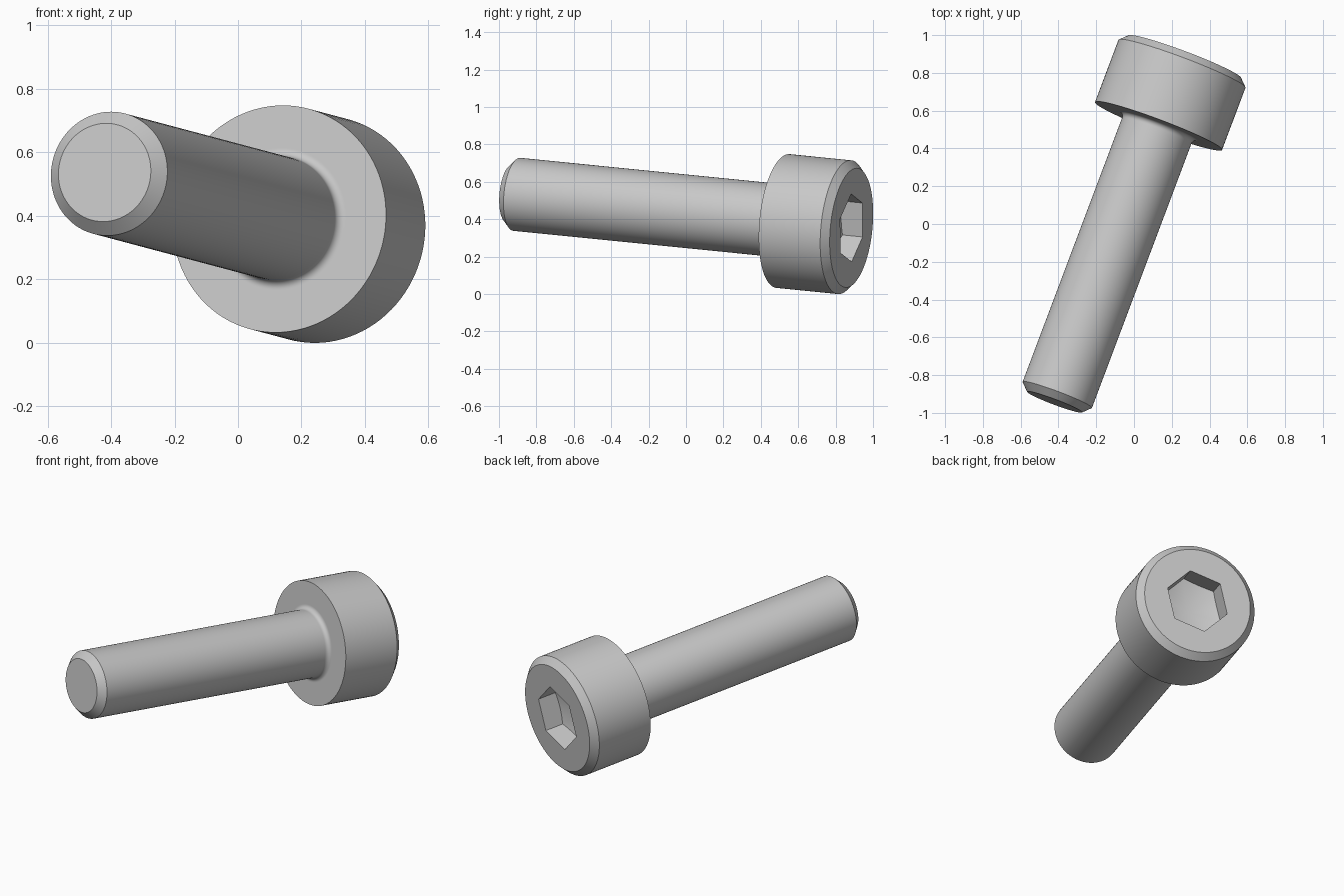
import bpy, bmesh, math
from mathutils import Matrix, Vector

cube = bpy.data.objects.get("Cube")
if cube:
    bpy.data.objects.remove(cube, do_unlink=True)

# Sizes in thread millimetres, measured from the underside of the head
SIDES = 96
HEAD_R, HEAD_H, RIM = 2.75, 3.0, 0.3
SHANK_R, SHANK_L, TIP = 1.5, 12.0, 0.31
FILLET = 0.2
SOCKET_FLAT, SOCKET_DEPTH = 1.25, 1.3
FLOOR_SLOPE = 0.289

angles = [2 * math.pi * i / SIDES for i in range(SIDES)]


def circle(r, z):
    return [(r * math.cos(a), r * math.sin(a), z) for a in angles]


def hexagon(height):
    """Hexagon sampled at the shared angles; height is a function of radius."""
    ring = []
    for a in angles:
        r = SOCKET_FLAT / math.cos(a % (math.pi / 3) - math.pi / 6)
        ring.append((r * math.cos(a), r * math.sin(a), height(r)))
    return ring


# Shank: chamfered tip, then a fillet that runs into the head
rings = [circle(SHANK_R - TIP, -SHANK_L),
         circle(SHANK_R, TIP - SHANK_L),
         circle(SHANK_R, -FILLET - 0.03)]
for i in range(9):
    t = math.pi / 2 * i / 8
    rings.append(circle(SHANK_R + FILLET * (1 - math.cos(t)),
                        FILLET * (math.sin(t) - 1)))
rings.append(circle(SHANK_R + FILLET + 0.03, 0))

# Head: cylinder with a chamfered rim
rings += [circle(HEAD_R, 0),
          circle(HEAD_R, HEAD_H - RIM),
          circle(HEAD_R - RIM, HEAD_H)]

# Hexagonal socket with a shallow conical floor
floor = HEAD_H - SOCKET_DEPTH
rings += [hexagon(lambda r: HEAD_H),
          hexagon(lambda r: floor + FLOOR_SLOPE * r)]

# Skin the rings and close both ends
bm = bmesh.new()
loops = [[bm.verts.new(p) for p in ring] for ring in rings]
for low, high in zip(loops, loops[1:]):
    for i in range(SIDES):
        j = (i + 1) % SIDES
        bm.faces.new((low[i], low[j], high[j], high[i]))
bm.faces.new(list(reversed(loops[0])))
centre = bm.verts.new((0, 0, floor))
for i in range(SIDES):
    bm.faces.new((loops[-1][i], loops[-1][(i + 1) % SIDES], centre))
bmesh.ops.recalc_face_normals(bm, faces=bm.faces)

# Lay the bolt along its tilted axis
axis = Vector((0.351, 0.932, -0.0934)).normalized()
up = (Vector((0, 0, 1)) - axis * axis.z).normalized()
frame = Matrix((up, axis.cross(up), axis)).transposed().to_4x4()
place = (Matrix.Translation((0.13, 0.519, 0.39)) @ frame
         @ Matrix.Rotation(math.radians(15), 4, 'Z') @ Matrix.Scale(0.1307, 4))
bm.transform(place)

mesh = bpy.data.meshes.new("socket_head_bolt")
bm.to_mesh(mesh)
bm.free()
bolt = bpy.data.objects.new("socket_head_bolt", mesh)
bpy.context.collection.objects.link(bolt)

# Plain grey metal
grey = bpy.data.materials.new("light_grey")
grey.use_nodes = True
colour = (0.58, 0.58, 0.58, 1)
grey.diffuse_color = colour
for node in grey.node_tree.nodes:
    if node.type == 'BSDF_PRINCIPLED':
        node.inputs["Base Color"].default_value = colour
mesh.materials.append(grey)

for ob in bpy.context.selected_objects:
    ob.select_set(False)
bolt.select_set(True)
bpy.context.view_layer.objects.active = bolt
bpy.ops.object.shade_smooth_by_angle(angle=math.radians(30))
